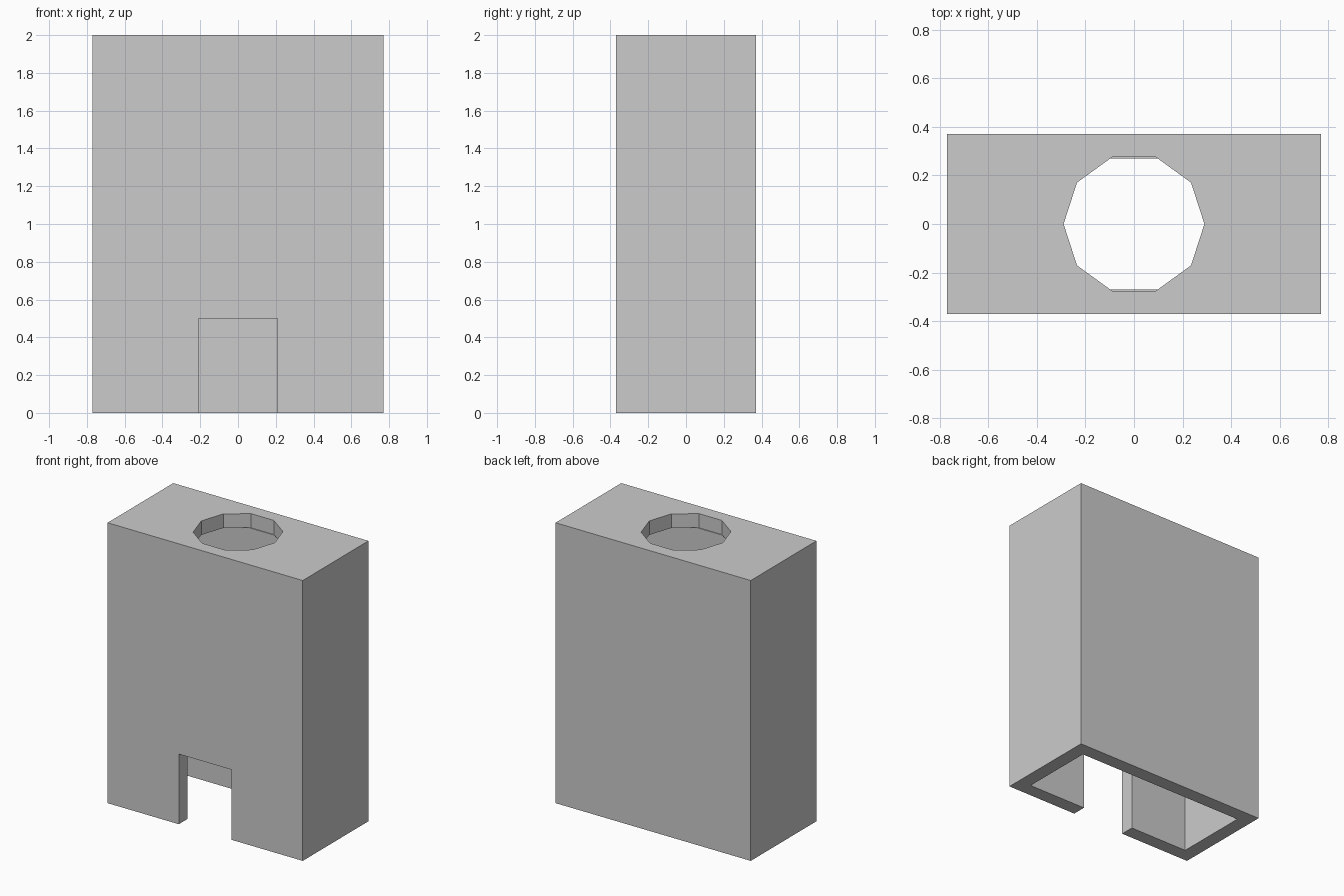
import bpy
import math

default_cube = bpy.data.objects.get("Cube")
if default_cube:
    bpy.data.objects.remove(default_cube, do_unlink=True)

WIDTH, DEPTH, HEIGHT, WALL = 1.54, 0.74, 2.0, 0.1
DOOR_WIDTH, DOOR_HEIGHT = 0.416, 0.5
HOLE_RADIUS, HOLE_SIDES = 0.29, 10

grey = bpy.data.materials.new("plain grey")
grey.use_nodes = True
grey.diffuse_color = (0.6, 0.6, 0.6, 1)
grey.node_tree.nodes["Principled BSDF"].inputs["Base Color"].default_value = (0.6, 0.6, 0.6, 1)


def box(name, size, centre):
    bpy.ops.mesh.primitive_cube_add(size=1, location=centre)
    obj = bpy.context.object
    obj.name = name
    obj.scale = size
    bpy.ops.object.transform_apply(location=True, rotation=False, scale=True)
    obj.data.materials.append(grey)
    return obj


def cut(target, cutter):
    cutter.hide_render = True
    mod = target.modifiers.new("cut", "BOOLEAN")
    mod.operation = "DIFFERENCE"
    mod.solver = "EXACT"
    mod.object = cutter
    bpy.context.view_layer.objects.active = target
    bpy.ops.object.modifier_apply(modifier=mod.name)
    bpy.data.objects.remove(cutter, do_unlink=True)


# Outer block
housing = box("housing", (WIDTH, DEPTH, HEIGHT), (0, 0, HEIGHT / 2))

# Hollow inside, open at the bottom
inner_top = HEIGHT - WALL
cut(housing, box("hollow_cutter", (WIDTH - 2 * WALL, DEPTH - 2 * WALL, inner_top + 1),
                 (0, 0, (inner_top - 1) / 2)))

# Doorway through the front wall only
cut(housing, box("doorway_cutter", (DOOR_WIDTH, 2 * WALL, DOOR_HEIGHT + 1),
                 (0, -DEPTH / 2, (DOOR_HEIGHT - 1) / 2)))

# Ten-sided opening in the top, with corners on the x axis
bpy.ops.mesh.primitive_cylinder_add(vertices=HOLE_SIDES, radius=HOLE_RADIUS, depth=2.02 * WALL,
                                    location=(0, 0, HEIGHT), rotation=(0, 0, math.pi / 2))
opening = bpy.context.object
opening.name = "opening_cutter"
opening.data.materials.append(grey)
cut(housing, opening)
